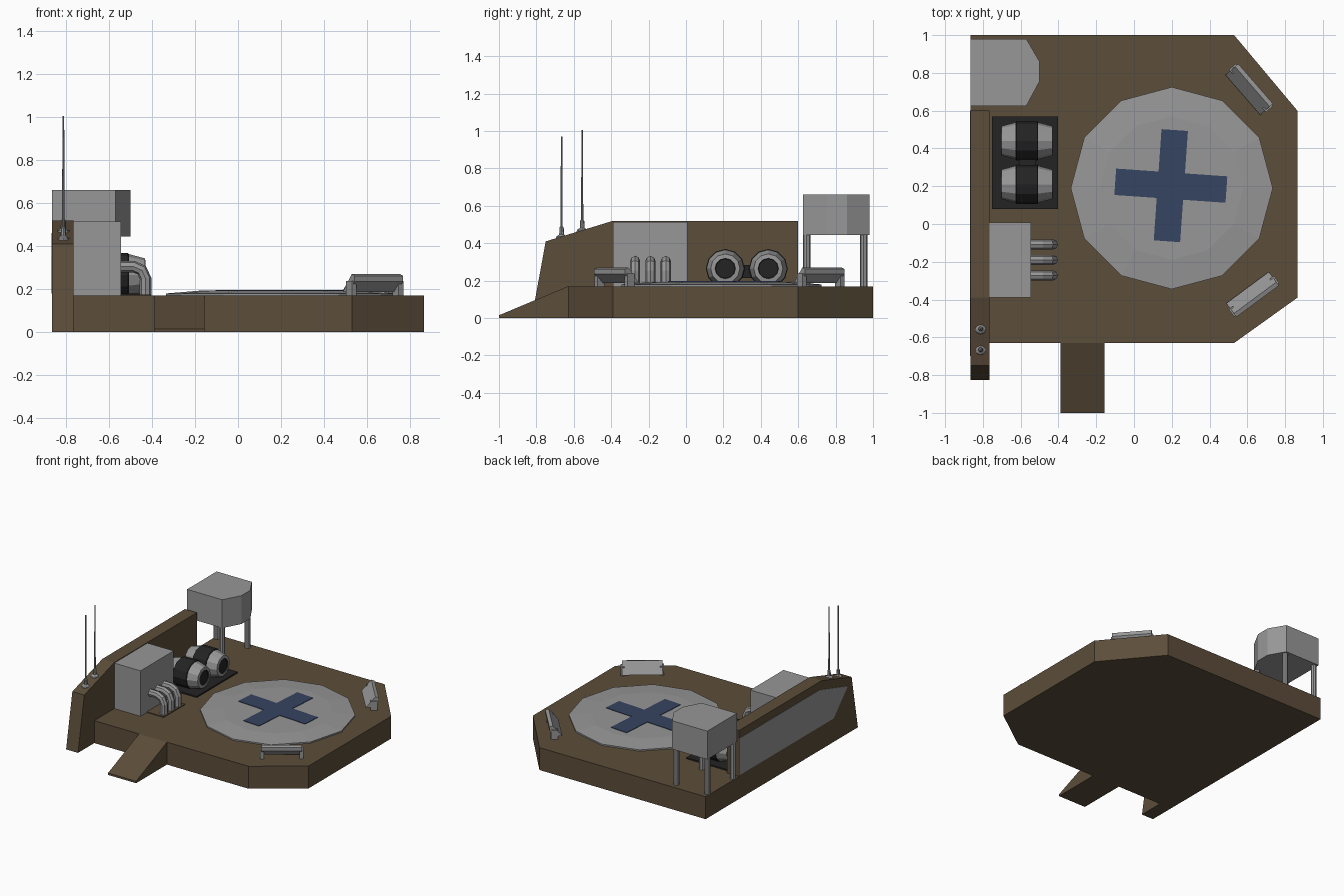
import bpy, bmesh, math
from mathutils import Matrix, Vector

if "Cube" in bpy.data.objects:
    bpy.data.objects.remove(bpy.data.objects["Cube"])


def material(name, rgb):
    m = bpy.data.materials.new(name)
    m.diffuse_color = (*rgb, 1)
    m.use_nodes = True
    m.node_tree.nodes["Principled BSDF"].inputs["Base Color"].default_value = m.diffuse_color
    return m


BROWN = material("brown_earth", (0.107, 0.074, 0.042))
GRAY = material("light_gray", (0.31, 0.31, 0.31))
BLACK = material("black", (0.017, 0.017, 0.017))
BLUE = material("navy_blue", (0.037, 0.058, 0.122))


def finish(name, bm, mats, matrix=None):
    bmesh.ops.recalc_face_normals(bm, faces=bm.faces)
    me = bpy.data.meshes.new(name)
    bm.to_mesh(me)
    bm.free()
    for m in mats:
        me.materials.append(m)
    ob = bpy.data.objects.new(name, me)
    bpy.context.collection.objects.link(ob)
    if matrix:
        ob.matrix_world = matrix
    return ob


def prism(name, pts, lo, hi, mat, axis="z", matrix=None):
    """Extrude a 2D outline along z (points x,y) or x (points y,z)."""
    bm = bmesh.new()
    put = (lambda p, t: (p[0], p[1], t)) if axis == "z" else (lambda p, t: (t, p[0], p[1]))
    a = [bm.verts.new(put(p, lo)) for p in pts]
    b = [bm.verts.new(put(p, hi)) for p in pts]
    bm.faces.new(a)
    bm.faces.new(b)
    n = len(pts)
    for i in range(n):
        j = (i + 1) % n
        bm.faces.new((a[i], a[j], b[j], b[i]))
    return finish(name, bm, [mat], matrix)


def box(name, x0, x1, y0, y1, z0, z1, mat, matrix=None):
    return prism(name, [(x0, y0), (x1, y0), (x1, y1), (x0, y1)], z0, z1, mat, matrix=matrix)


def lathe(name, profile, sides, mats, matrix, bands=None):
    """Revolve (radius, height) around local z; bands gives a material per ring."""
    bm = bmesh.new()
    rings = [[bm.verts.new((r * math.cos(2 * math.pi * k / sides),
                            r * math.sin(2 * math.pi * k / sides), z))
              for k in range(sides)] for r, z in profile]
    for i in range(len(rings) - 1):
        for k in range(sides):
            j = (k + 1) % sides
            f = bm.faces.new((rings[i][k], rings[i][j], rings[i + 1][j], rings[i + 1][k]))
            f.material_index = bands[i] if bands else 0
    for ring, i in ((rings[0], 0), (rings[-1], -1)):
        f = bm.faces.new(ring)
        f.material_index = bands[i] if bands else 0
    return finish(name, bm, mats, matrix)


T = Matrix.Translation
TOP = 0.17

# Base platform, ramp and side wall
prism("base", [(-0.865, 1), (0.53, 1), (0.865, 0.6), (0.865, -0.39), (0.53, -0.63),
               (-0.865, -0.63)], 0, TOP, BROWN)
prism("ramp", [(-1, 0), (-1, 0.015), (-0.63, TOP), (-0.63, 0)], -0.39, -0.155, BROWN, "x")
prism("side_wall", [(-0.825, 0), (-0.75, 0.41), (-0.39, 0.52), (0.6, 0.52), (0.6, 0.1),
                    (-0.62, 0.1), (-0.62, 0)], -0.865, -0.765, BROWN, "x")
prism("wall_outer_panel", [(-0.53, 0.18), (-0.70, 0.36), (-0.36, 0.46), (0.6, 0.46), (0.6, 0.18)],
      -0.868, -0.864, GRAY, "x")

# Landing pad with cross
lathe("landing_pad", [(0.535, TOP - 0.01), (0.535, 0.18), (0.38, 0.193)], 12, [GRAY], T((0.2, 0.19, 0)))
L, W = 0.295, 0.07
cross = []
for q in range(4):
    c, s = round(math.cos(q * math.pi / 2)), round(math.sin(q * math.pi / 2))
    cross += [(x * c - y * s, x * s + y * c) for x, y in ((L, -W), (L, W), (W, W))]
prism("pad_cross", cross, 0.19, 0.197, BLUE,
      matrix=T((0.195, 0.203, 0)) @ Matrix.Rotation(math.radians(-4), 4, "Z"))

# Machine cabinet with three bent pipes
box("cabinet", -0.766, -0.545, -0.39, 0.008, TOP, 0.515, GRAY)
box("pipe_plate", -0.545, -0.403, -0.315, -0.06, TOP, 0.176, BROWN)
PATH = [(-0.56, 0.305), (-0.485, 0.305), (-0.447, 0.288), (-0.43, 0.25), (-0.43, 0.17)]
for i, y in enumerate((-0.108, -0.19, -0.272)):
    bm = bmesh.new()
    rings = []
    for k, p in enumerate(PATH):
        a, b = PATH[max(k - 1, 0)], PATH[min(k + 1, len(PATH) - 1)]
        d = Vector((b[0] - a[0], 0, b[1] - a[1])).normalized()
        up = Vector((-d.z, 0, d.x))
        rings.append([bm.verts.new(Vector((p[0], y, p[1])) + 0.027 * (
            math.cos(t * math.pi / 4) * up + math.sin(t * math.pi / 4) * Vector((0, 1, 0))))
            for t in range(8)])
    for r0, r1 in zip(rings, rings[1:]):
        for t in range(8):
            u = (t + 1) % 8
            bm.faces.new((r0[t], r0[u], r1[u], r1[t]))
    bm.faces.new(rings[0])
    bm.faces.new(rings[-1])
    finish(f"bent_pipe_{i + 1}", bm, [GRAY])

# Two generators lying along x on a black plate
box("generator_plate", -0.752, -0.402, 0.08, 0.57, TOP, 0.18, BLACK)
box("generator_link", -0.61, -0.52, 0.25, 0.40, 0.215, 0.285, BLACK)
GEN = [(0.052, -0.13), (0.055, -0.138), (0.078, -0.135), (0.098, -0.06), (0.104, -0.055),
       (0.104, 0.055), (0.098, 0.06), (0.078, 0.135), (0.055, 0.138), (0.052, 0.13)]
for i, y in enumerate((0.21, 0.44)):
    lathe(f"generator_{i + 1}", GEN, 12, [GRAY, BLACK],
          T((-0.567, y, 0.265)) @ Matrix.Rotation(math.pi / 2, 4, "Y"),
          [1, 0, 0, 1, 1, 1, 0, 0, 1])

# Raised tank on four legs
prism("tank", [(-0.865, 0.625), (-0.57, 0.625), (-0.5, 0.755), (-0.5, 0.86), (-0.57, 0.98),
               (-0.865, 0.98)], 0.445, 0.66, GRAY)
for i, x in enumerate((-0.845, -0.585)):
    for j, y in enumerate((0.645, 0.95)):
        lathe(f"tank_leg_{i}{j}", [(0.02, TOP - 0.01), (0.02, 0.45)], 8, [GRAY], T((x, y, 0)))

# Tilted floodlights facing the pad (local y points outward)
SLAB = [(-0.045, 0.19), (0.022, 0.27), (0.045, 0.262), (0.045, 0.235), (0.0, 0.188)]
for i, (x, y, ang) in enumerate(((0.628, -0.373, 180 + 36.5), (0.61, 0.713, -49))):
    M = T((x, y, 0)) @ Matrix.Rotation(math.radians(ang), 4, "Z")
    prism(f"floodlight_{i + 1}", SLAB, -0.14, 0.14, GRAY, "x", M)
    for s in (-1, 1):
        u = s * 0.135
        box(f"floodlight_{i + 1}_foot_{s}", u - 0.014, u + 0.014, -0.012, 0.035,
            TOP - 0.005, 0.238, GRAY, M)

# Antennas on the sloping end of the wall
for i, (y, z, top) in enumerate(((-0.555, 0.46, 1.005), (-0.665, 0.425, 0.97))):
    lathe(f"antenna_{i + 1}", [(0.03, z), (0.028, z + 0.012), (0.013, z + 0.022),
                               (0.011, z + 0.06), (0.006, z + 0.065), (0.004, top)],
          8, [GRAY], T((-0.812, y, 0)))
